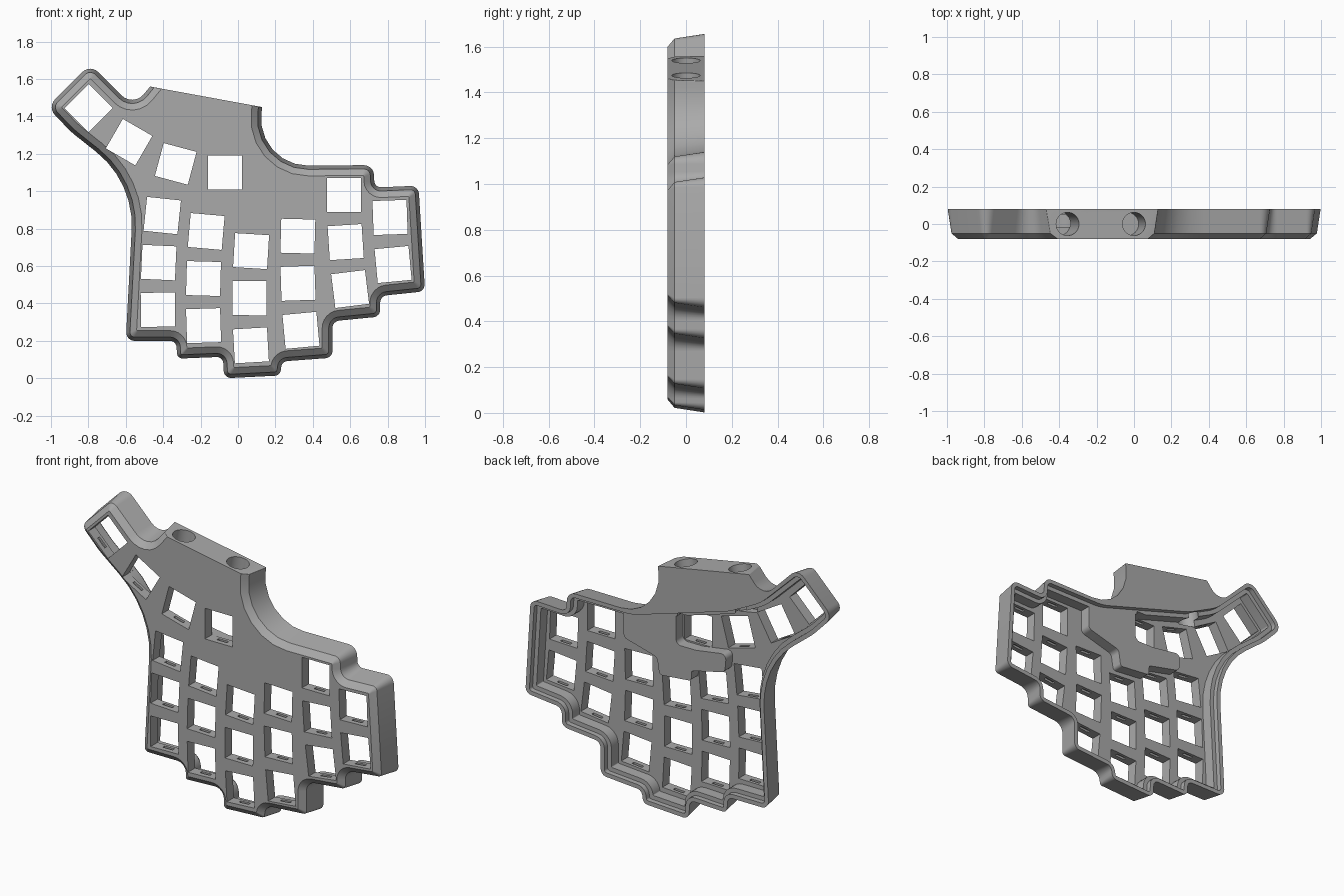
import bpy, bmesh
from math import radians, sin, cos, tan
from mathutils import Vector, Matrix

if "Cube" in bpy.data.objects:
    bpy.data.objects.remove(bpy.data.objects["Cube"], do_unlink=True)

FRONT, BACK = -0.08, 0.08
PLATE_BACK, LEDGE = -0.015, 0.05
KEY = 0.182
ROW_STEP = 0.252
ARC_STEPS = 6


def make_object(name, bm):
    bmesh.ops.recalc_face_normals(bm, faces=bm.faces)
    mesh = bpy.data.meshes.new(name)
    bm.to_mesh(mesh)
    bm.free()
    obj = bpy.data.objects.new(name, mesh)
    bpy.context.collection.objects.link(obj)
    return obj


def rounded(corners, inset=0.0, fixed_edge=None):
    """Clockwise (x, z, radius) corners, moved inward and filleted."""
    pts = [Vector(c[:2]) for c in corners]
    n = len(pts)
    dirs = [(pts[(i + 1) % n] - pts[i]).normalized() for i in range(n)]
    norms = [Vector((d.y, -d.x)) for d in dirs]
    dist = [0.0 if i == fixed_edge else inset for i in range(n)]
    ring = []
    for i in range(n):
        n1, n2, a, b = norms[i - 1], norms[i], dist[i - 1], dist[i]
        det = n1.x * n2.y - n1.y * n2.x
        corner = pts[i] + Vector((a * n2.y - b * n1.y, n1.x * b - n2.x * a)) / det
        turn = dirs[i - 1].angle_signed(dirs[i])  # positive is clockwise
        side = 1 if turn > 0 else -1
        r = corners[i][2]
        r = max(r - side * inset, 0.006) if r else 0.004
        start = corner - dirs[i - 1] * r * tan(abs(turn) / 2)
        centre = start + n1 * r * side
        for k in range(ARC_STEPS + 1):
            t = -turn * k / ARC_STEPS
            v = start - centre
            ring.append(centre + Vector((v.x * cos(t) - v.y * sin(t),
                                         v.x * sin(t) + v.y * cos(t))))
    return ring


def loft(name, levels):
    """Join matching outlines placed at successive depths."""
    bm = bmesh.new()
    rings = [[bm.verts.new((p[0], y, p[1])) for p in ring] for ring, y in levels]
    for a, b in zip(rings, rings[1:]):
        for i in range(len(a)):
            j = (i + 1) % len(a)
            bm.faces.new((a[i], a[j], b[j], b[i]))
    bm.faces.new(rings[0])
    bm.faces.new(rings[-1][::-1])
    return make_object(name, bm)


def cut(target, cutter):
    cutter.hide_render = True
    mod = target.modifiers.new("cut", 'BOOLEAN')
    mod.operation = 'DIFFERENCE'
    mod.solver = 'EXACT'
    mod.object = cutter
    bpy.context.view_layer.objects.active = target
    bpy.ops.object.modifier_apply(modifier=mod.name)
    bpy.data.objects.remove(cutter, do_unlink=True)


# Outline corners, clockwise from the tip of the thumb arm
tip = [(-.79, 1.68, .06)]
mount = [(-.56, 1.45, .08), (-.47, 1.56, 0), (.13, 1.45, 0), (.085, 1.135, .25)]
inner_sweep = [(-.53, 1.43, .3), (-.33, 1.33, .3), (.3, 1.14, .3)]
steps = [(.725, 1.14, .055), (.73, 1.02, .035), (.965, 1.03, .045),
         (1, .465, .04), (.76, .44, .04), (.76, .33, .04), (.505, .305, .04),
         (.505, .11, .04), (.235, .09, .035), (.225, .015, .035),
         (-.075, 0, .04), (-.08, .115, .035), (-.325, .105, .03),
         (-.33, .2, .035), (-.6, .2, .045), (-.555, 1.05, .5),
         (-.89, 1.315, .5), (-1.02, 1.45, .06)]
outer = tip + mount + steps
inner = tip + inner_sweep + steps

# Drafted shell with a chamfered front; the mount's top edge stays square
case = loft("keyboard_case", [(rounded(outer, d, 2), y) for d, y in
                              ((0, BACK), (.02, -.05), (.055, FRONT))])

# Hollow back: shallow ledge, then a deep pocket that leaves a raised pad
cut(case, loft("ledge_cutter", [(rounded(inner, .025), y) for y in (LEDGE, .2)]))
pocket = loft("pocket_cutter", [(rounded(inner, .05), y) for y in (PLATE_BACK, .15)])
pad = [(.03, 1.4, .01), (.375, 1.4, .01), (.375, .95, .03), (.155, .89, .03),
       (.14, .79, .02), (-.07, .81, .02), (-.07, .87, .02), (-.29, .92, .03),
       (-.3, 1.03, .03), (-.1, 1.0, .02), (.03, 1.0, .03)]
cut(pocket, loft("pad_keeper", [(rounded(pad), y) for y in (-.2, .3)]))
cut(case, pocket)

# Key positions: fanned columns (x, top z, tilt, rows), then the thumb arc
keys = []
for x, z, tilt, rows in ((-.405, .87, -6, 3), (-.17, .785, -5, 3),
                         (.07, .68, -3.5, 3), (.32, .76, -1.5, 3),
                         (.567, .98, .3, 3), (.813, .86, 2, 2)):
    for row in range(rows):
        keys.append((x, z, tilt))
        mid = radians(tilt + 1.7)
        x, z = x + ROW_STEP * sin(mid), z - ROW_STEP * cos(mid)
        tilt += 3.4
x, z = -.07, 1.1
for i in range(4):
    keys.append((x, z, -15 * i))
    mid, reach = radians(15 * i + 10), .267 + .008 * i
    x, z = x - reach * cos(mid), z + reach * sin(mid)


def key_boxes(name, size, y):
    bm = bmesh.new()
    for kx, kz, tilt in keys:
        place = Matrix.Translation((kx, y, kz)) @ Matrix.Rotation(-radians(tilt), 4, 'Y')
        bmesh.ops.create_cube(bm, size=1, matrix=place @ Matrix.Diagonal((*size, 1)))
    return make_object(name, bm)


# Square key openings and the clip slots in their upper and lower walls
cut(case, key_boxes("key_cutter", (KEY, .4, KEY), 0))
cut(case, key_boxes("clip_cutter", (.065, .018, KEY + .024), -.042))

# Two round sockets bored square to the mount's sloping top
bm = bmesh.new()
for x, z, depth in ((-.355, 1.539, .26), (0, 1.474, .2)):
    bore = (Matrix.Translation((x, 0, z)) @ Matrix.Rotation(radians(10.4), 4, 'Y')
            @ Matrix.Translation((0, 0, .05 - depth / 2)))
    bmesh.ops.create_cone(bm, cap_ends=True, segments=40, radius1=.062,
                          radius2=.062, depth=depth + .1, matrix=bore)
cut(case, make_object("socket_cutter", bm))

# Single plain grey
grey = bpy.data.materials.new("plain_grey")
grey.use_nodes = True
colour = (.4, .4, .4, 1)
grey.diffuse_color = colour
grey.node_tree.nodes["Principled BSDF"].inputs["Base Color"].default_value = colour
case.data.materials.clear()
case.data.materials.append(grey)

bpy.ops.object.select_all(action='DESELECT')
case.select_set(True)
bpy.context.view_layer.objects.active = case
bpy.ops.object.shade_smooth_by_angle(angle=radians(30))
